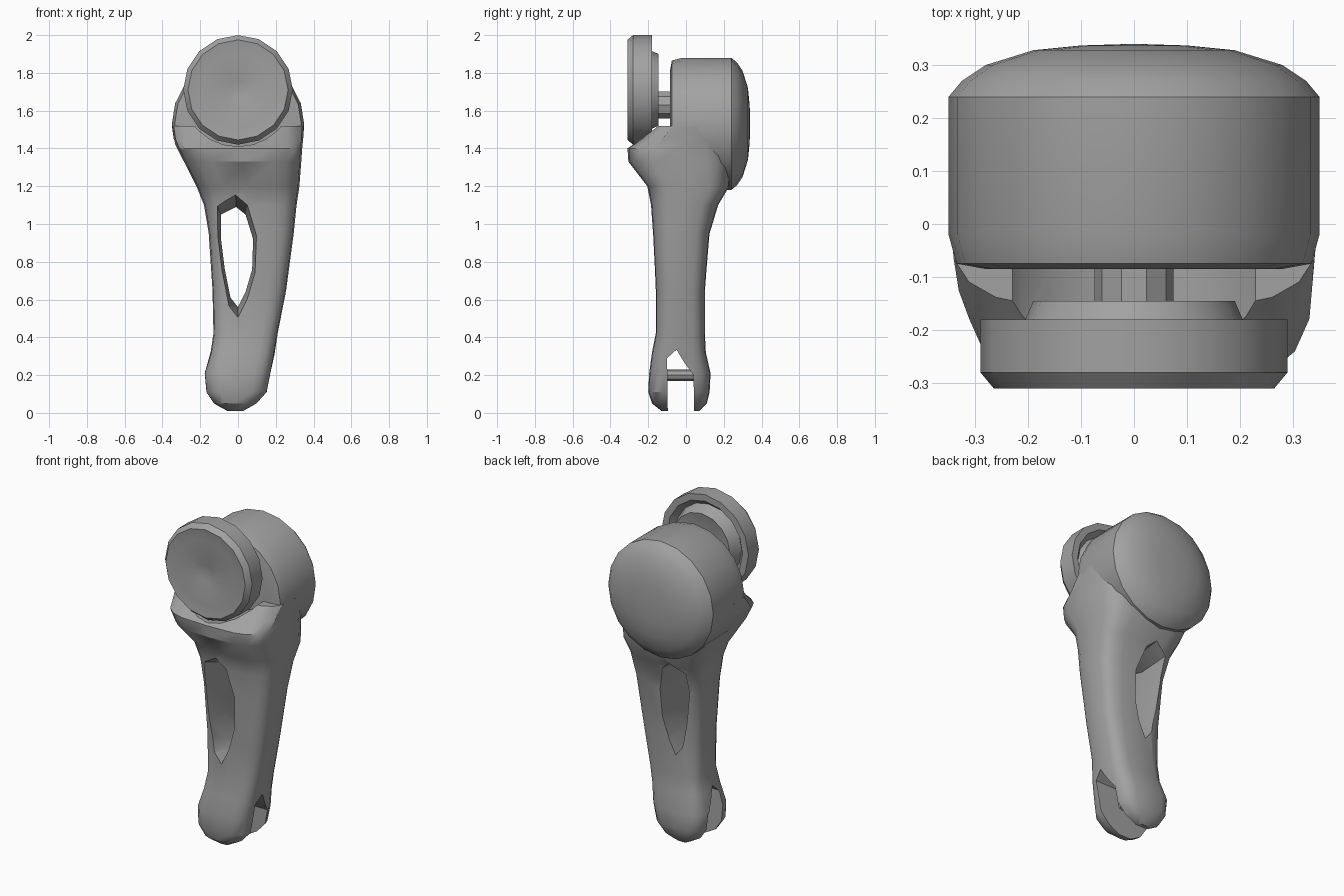
import bpy, bmesh, math
from math import sin, cos, pi

cube = bpy.data.objects.get("Cube")
if cube:
    bpy.data.objects.remove(cube, do_unlink=True)

GREY = (0.36, 0.36, 0.36, 1)
metal = bpy.data.materials.new("cast grey")
metal.use_nodes = True
metal.diffuse_color = GREY
bsdf = next(n for n in metal.node_tree.nodes if n.type == 'BSDF_PRINCIPLED')
bsdf.inputs["Base Color"].default_value = GREY
bsdf.inputs["Roughness"].default_value = 0.6


def from_rings(name, rings):
    """Closed skin through a list of equal-length point rings."""
    bm = bmesh.new()
    loops = [[bm.verts.new(p) for p in ring] for ring in rings]
    n = len(loops[0])
    for a, b in zip(loops, loops[1:]):
        for i in range(n):
            j = (i + 1) % n
            bm.faces.new((a[i], a[j], b[j], b[i]))
    bm.faces.new(loops[0])
    bm.faces.new(loops[-1])
    bmesh.ops.remove_doubles(bm, verts=bm.verts, dist=0.0005)
    bmesh.ops.recalc_face_normals(bm, faces=bm.faces)
    mesh = bpy.data.meshes.new(name)
    bm.to_mesh(mesh)
    bm.free()
    mesh.materials.append(metal)
    obj = bpy.data.objects.new(name, mesh)
    bpy.context.collection.objects.link(obj)
    return obj


def turned(name, profile, z, x=0, sides=18):
    """Spin (radius, y) pairs round an axis along y."""
    return from_rings(name, [
        [(x + r * cos(2 * pi * i / sides), y, z + r * sin(2 * pi * i / sides))
         for i in range(sides)] for r, y in profile])


def section(z, x0, x1, y0, y1, sides=20, power=0.55):
    """Rounded rectangle at height z."""
    def soft(v):
        return math.copysign(abs(v) ** power, v)
    return [((x0 + x1) / 2 + (x1 - x0) / 2 * soft(cos(2 * pi * i / sides)),
             (y0 + y1) / 2 + (y1 - y0) / 2 * soft(sin(2 * pi * i / sides)), z)
            for i in range(sides)]


def cut(obj, cutter):
    mod = obj.modifiers.new("cut", 'BOOLEAN')
    mod.operation = 'DIFFERENCE'
    mod.solver = 'EXACT'
    mod.object = cutter
    bpy.context.view_layer.objects.active = obj
    bpy.ops.object.modifier_apply(modifier=mod.name)
    bpy.data.objects.remove(cutter, do_unlink=True)


# Arm: height, left and right edge, front and back edge
arm = from_rings("arm", [section(*s) for s in [
    (0.01, -0.06, 0.03, -0.13, 0.07),
    (0.05, -0.13, 0.10, -0.18, 0.11),
    (0.11, -0.17, 0.155, -0.20, 0.125),
    (0.21, -0.18, 0.175, -0.195, 0.13),
    (0.32, -0.145, 0.195, -0.18, 0.105),
    (0.42, -0.13, 0.21, -0.16, 0.10),
    (0.65, -0.135, 0.255, -0.16, 0.10),
    (0.95, -0.155, 0.295, -0.175, 0.125),
    (1.10, -0.18, 0.31, -0.185, 0.17),
    (1.20, -0.22, 0.325, -0.205, 0.23),
    (1.33, -0.285, 0.335, -0.305, 0.24),
    (1.40, -0.32, 0.34, -0.31, 0.24),
    (1.45, -0.34, 0.345, -0.24, 0.24),
    (1.52, -0.35, 0.35, -0.16, 0.24)]])

# Window through the arm, wider toward the front
window = [(-0.09, 1.05), (-0.01, 1.09), (0.04, 1.05), (0.08, 0.92), (0.075, 0.76),
          (0.04, 0.64), (0, 0.56), (-0.04, 0.61), (-0.07, 0.76), (-0.09, 0.92)]
cut(arm, from_rings("window_cutter", [
    [(x * k, y, 0.84 + (z - 0.84) * k) for x, z in window]
    for y, k in [(-0.4, 1.6), (-0.04, 1), (0.4, 1.25)]]))

# Fork slot at the foot
slot = [(-0.095, -0.1), (0.045, -0.1), (0.04, 0.2), (-0.005, 0.26),
        (-0.05, 0.335), (-0.1, 0.29)]
cut(arm, from_rings("slot_cutter", [[(x, y, z) for y, z in slot] for x in (-0.5, 0.5)]))

# Cradle below the front disc
cut(arm, turned("cradle_cutter", [(0.30, -0.5), (0.30, -0.08)], 1.71, sides=24))

parts = [arm]
parts.append(turned("fork_pin", [(0.03, -0.12), (0.03, 0.08)], 0.2, sides=8))

# Joint housing with a domed back
parts.append(turned("joint_housing", [
    (0.0, -0.085), (0.28, -0.085), (0.335, -0.075), (0.35, -0.02), (0.35, 0.24),
    (0.325, 0.27), (0.28, 0.30), (0.19, 0.328), (0.1, 0.337), (0, 0.34)], 1.53, sides=20))

# Front disc with a dished face and a hollow back
parts.append(turned("front_disc", [
    (0, -0.285), (0.05, -0.305), (0.20, -0.30), (0.265, -0.31), (0.29, -0.28), (0.29, -0.18),
    (0.25, -0.18), (0.22, -0.215), (0.19, -0.145), (0.10, -0.165), (0, -0.165)],
    1.71, sides=16))
parts.append(turned("disc_shaft", [(0.075, -0.19), (0.075, -0.05)], 1.63, sides=10))

bpy.ops.object.select_all(action='DESELECT')
for obj in parts:
    obj.select_set(True)
bpy.context.view_layer.objects.active = arm
bpy.ops.object.shade_smooth_by_angle(angle=math.radians(32))
